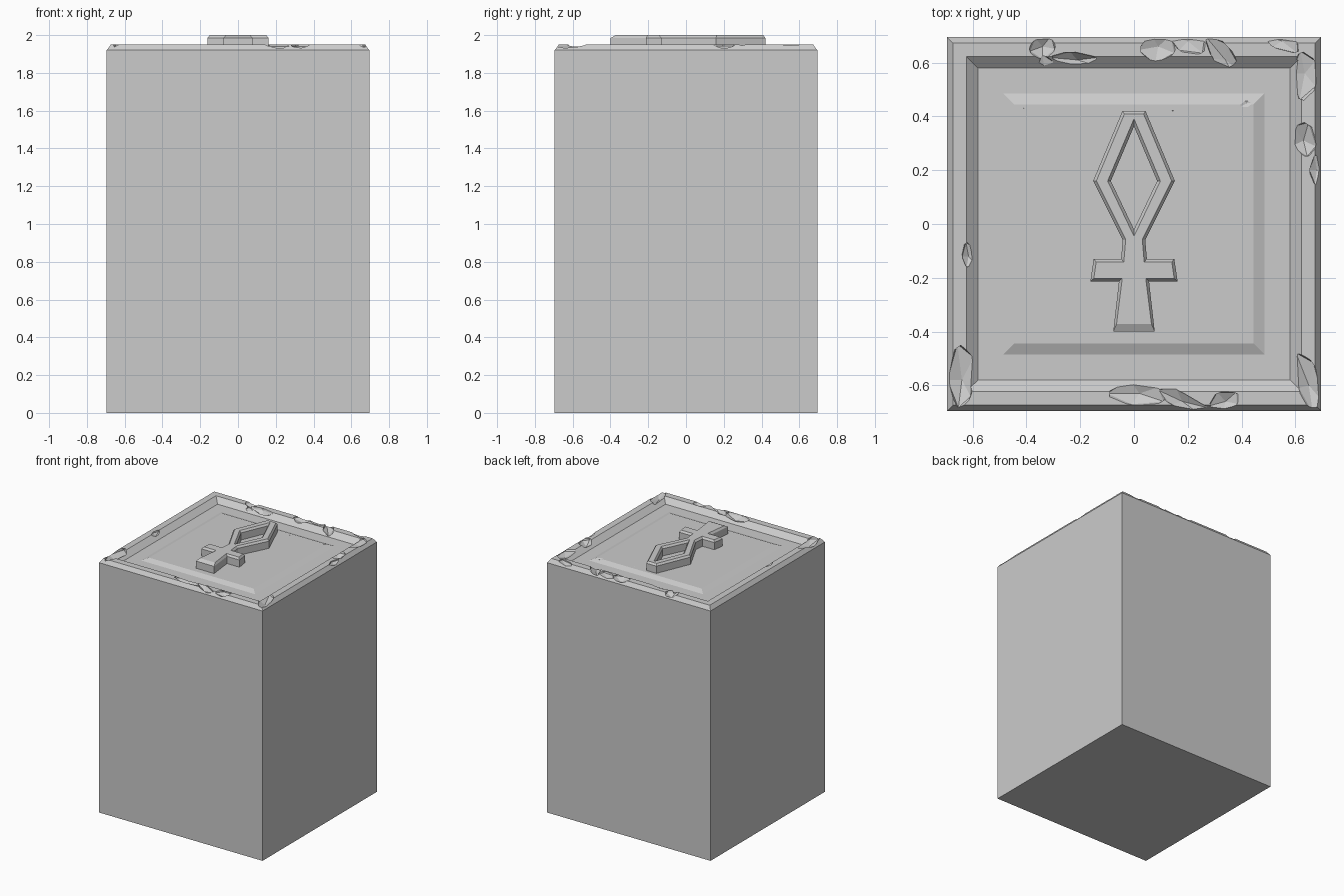
import bpy, bmesh, random
from math import radians
from mathutils import Vector, Matrix

if "Cube" in bpy.data.objects:
    bpy.data.objects.remove(bpy.data.objects["Cube"])

random.seed(4)


def make_object(name, bm):
    bmesh.ops.recalc_face_normals(bm, faces=bm.faces)
    mesh = bpy.data.meshes.new(name)
    bm.to_mesh(mesh)
    bm.free()
    ob = bpy.data.objects.new(name, mesh)
    bpy.context.collection.objects.link(ob)
    return ob


def bridge(bm, a, b):
    n = len(a)
    for i in range(n):
        bm.faces.new((a[i], a[(i + 1) % n], b[(i + 1) % n], b[i]))


# Stone block: nested square rings (half width, height) from base to raised centre panel
bm = bmesh.new()
profile = [(0.695, 0), (0.695, 1.92), (0.673, 1.95), (0.623, 1.95),
           (0.58, 1.913), (0.485, 1.913), (0.445, 1.93)]
rings = [[bm.verts.new((x * h, y * h, z)) for x, y in ((-1, -1), (1, -1), (1, 1), (-1, 1))]
         for h, z in profile]
for a, b in zip(rings, rings[1:]):
    bridge(bm, a, b)
bm.faces.new(rings[0])
bm.faces.new(rings[-1])
block = make_object("stone_block", bm)

# Chips in the rim: x, y, half length, half width, turn, depth
chips = [
    (-0.34, 0.66, 0.06, 0.05, 20, 0.045), (-0.33, 0.56, 0.035, 0.07, 0, 0.045),
    (-0.21, 0.61, 0.10, 0.03, -5, 0.04), (0.09, 0.66, 0.07, 0.06, 10, 0.03),
    (0.20, 0.68, 0.08, 0.05, -15, 0.03), (0.34, 0.61, 0.13, 0.04, -50, 0.045),
    (0.42, 0.45, 0.055, 0.05, 30, 0.035), (0.55, 0.68, 0.08, 0.035, -20, 0.025),
    (0.635, 0.56, 0.06, 0.10, 0, 0.035), (0.63, 0.31, 0.05, 0.08, 25, 0.04),
    (0.68, 0.20, 0.03, 0.07, 0, 0.03), (-0.615, -0.12, 0.03, 0.05, 0, 0.03),
    (-0.64, -0.58, 0.05, 0.13, 0, 0.04), (0.02, -0.63, 0.11, 0.05, 0, 0.035),
    (0.18, -0.66, 0.13, 0.035, -25, 0.03), (0.34, -0.66, 0.06, 0.04, 15, 0.03),
    (0.65, -0.60, 0.05, 0.14, 15, 0.035), (-0.41, 0.43, 0.02, 0.045, 35, 0.03),
    (0.145, 0.42, 0.025, 0.015, -15, 0.03),
]
for i, (x, y, sx, sy, turn, depth) in enumerate(chips):
    bm = bmesh.new()
    bmesh.ops.create_icosphere(bm, subdivisions=1, radius=1)
    for v in bm.verts:
        v.co *= random.uniform(0.85, 1.25)
    bm.transform(Matrix.Translation((x, y, 1.955)) @ Matrix.Rotation(radians(turn), 4, 'Z')
                 @ Matrix.Diagonal((sx, sy, depth, 1)))
    cutter = make_object("chip_cutter_%d" % i, bm)
    mod = block.modifiers.new("chip", 'BOOLEAN')
    mod.operation = 'DIFFERENCE'
    mod.solver = 'EXACT'
    mod.object = cutter
bpy.context.view_layer.update()
chipped = bpy.data.meshes.new_from_object(
    block.evaluated_get(bpy.context.evaluated_depsgraph_get()))
block.modifiers.clear()
block.data = chipped
for ob in list(bpy.data.objects):
    if ob.name.startswith("chip_cutter"):
        bpy.data.objects.remove(ob)


# Raised looped cross with chamfered top edges
def inset(loop, d):
    out = []
    for i, p in enumerate(loop):
        p = Vector(p)
        e1 = (p - Vector(loop[i - 1])).normalized()
        e2 = (Vector(loop[(i + 1) % len(loop)]) - p).normalized()
        n1, n2 = Vector((-e1.y, e1.x)), Vector((-e2.y, e2.x))
        out.append(p + (n1 + n2) * d / (1 + n1.dot(n2)))
    return out


right = [(0.077, -0.40), (0.056, -0.213), (0.162, -0.213), (0.15, -0.13),
         (0.048, -0.13), (0.042, -0.06), (0.152, 0.16), (0.043, 0.42)]
outline = right + [(-x, y) for x, y in reversed(right)]
hole = [(0, 0.363), (0.086, 0.16), (0, -0.02), (-0.086, 0.16)]
bm = bmesh.new()
caps = {0: [], 2: []}
for loop in (outline, hole):
    top = [(p.x, p.y + (0.018 if p.y < -0.37 else 0)) for p in inset(loop, 0.011)]
    rings = [[bm.verts.new((p[0], p[1], z)) for p in pts]
             for pts, z in ((loop, 1.92), (loop, 1.985), (top, 2.0))]
    bridge(bm, rings[0], rings[1])
    bridge(bm, rings[1], rings[2])
    for k in caps:
        r = rings[k]
        caps[k] += [bm.edges.get((r[j - 1], r[j])) for j in range(len(r))]
for edges in caps.values():
    bmesh.ops.triangle_fill(bm, use_beauty=True, edges=edges)
make_object("looped_cross_relief", bm)
